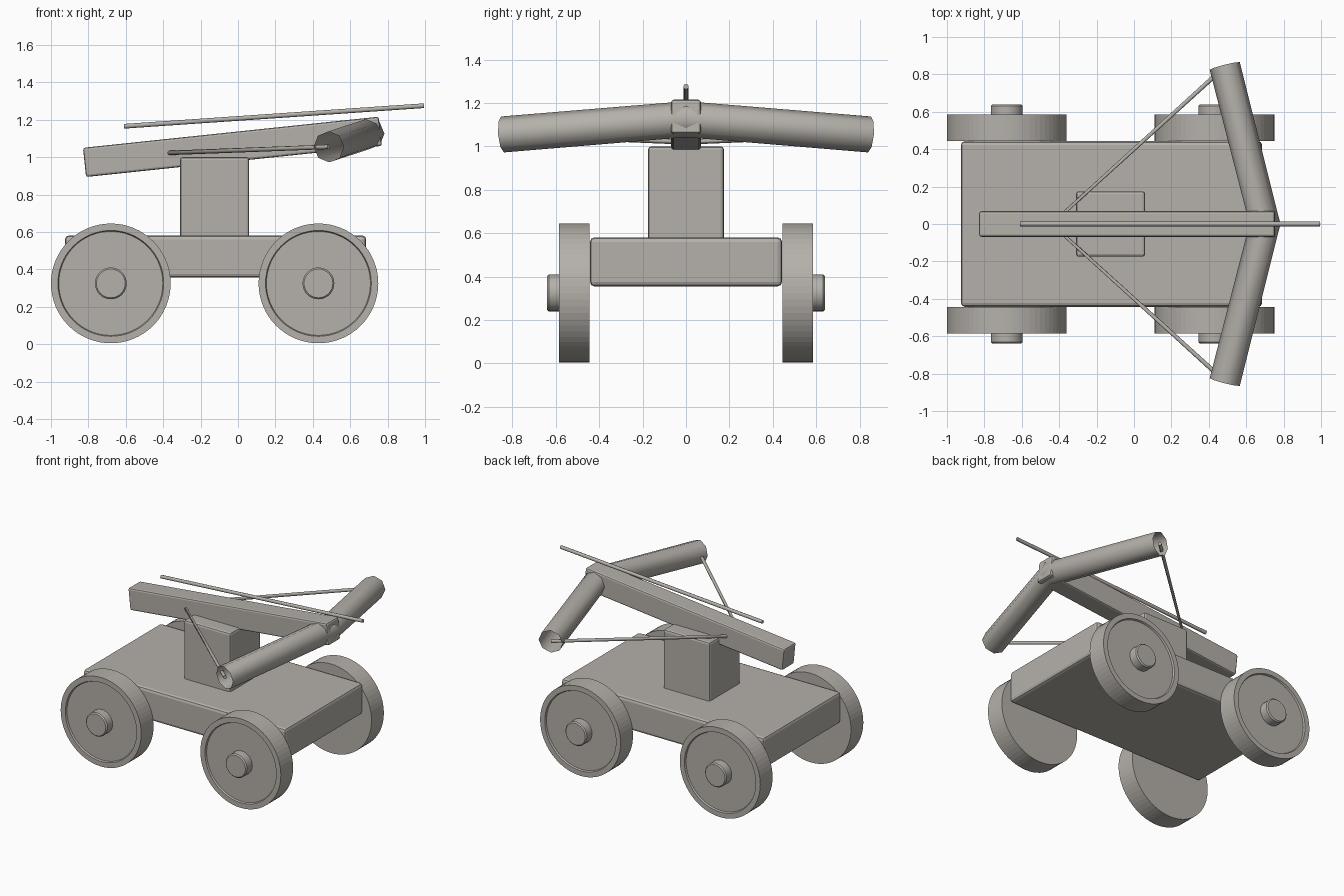
import bpy, bmesh, math
from mathutils import Matrix

if "Cube" in bpy.data.objects:
    bpy.data.objects.remove(bpy.data.objects["Cube"])

stone = bpy.data.materials.new("warm_grey")
stone.diffuse_color = (0.46, 0.435, 0.40, 1)
stone.use_nodes = True
stone.node_tree.nodes["Principled BSDF"].inputs["Base Color"].default_value = stone.diffuse_color


def finish(name, bm):
    me = bpy.data.meshes.new(name)
    bmesh.ops.recalc_face_normals(bm, faces=bm.faces)
    bm.to_mesh(me)
    bm.free()
    ob = bpy.data.objects.new(name, me)
    bpy.context.collection.objects.link(ob)
    me.materials.append(stone)
    return ob


def box(name, center, size, bevel=0.015, tilt=0):
    bm = bmesh.new()
    bmesh.ops.create_cube(bm, size=1, matrix=Matrix.Diagonal((*size, 1)))
    ob = finish(name, bm)
    ob.location = center
    ob.rotation_euler.y = math.radians(tilt)
    mod = ob.modifiers.new("soft_edges", 'BEVEL')
    mod.width, mod.segments = bevel, 2
    return ob


def lathe(name, profile, sides, center, side):
    """Spin (radius, outward distance) points about the wheel axis."""
    bm = bmesh.new()
    rings = []
    for r, d in profile:
        rings.append([bm.verts.new((r * math.cos(2 * math.pi * i / sides), side * d,
                                    r * math.sin(2 * math.pi * i / sides)))
                      for i in range(sides)])
    for a, b in zip(rings, rings[1:]):
        for i in range(sides):
            j = (i + 1) % sides
            bm.faces.new((a[i], a[j], b[j], b[i]))
    bm.faces.new(rings[0])
    bm.faces.new(rings[-1])
    ob = finish(name, bm)
    ob.location = center
    return ob


def tube(name, points, radius, resolution, caps):
    cu = bpy.data.curves.new(name, 'CURVE')
    cu.dimensions = '3D'
    cu.bevel_depth, cu.bevel_resolution, cu.use_fill_caps = radius, resolution, caps
    sp = cu.splines.new('POLY')
    sp.points.add(len(points) - 1)
    for p, co in zip(sp.points, points):
        p.co = (*co, 1)
    sp.use_smooth = True
    ob = bpy.data.objects.new(name, cu)
    bpy.context.collection.objects.link(ob)
    cu.materials.append(stone)
    return ob


# Carriage body and post
box("chassis", (-0.12, 0, 0.468), (1.61, 0.885, 0.225), 0.02)
box("post", (-0.125, 0, 0.78), (0.37, 0.35, 0.44), 0.015)

# Tilted stock
box("stock", (-0.03, 0, 1.055), (1.59, 0.137, 0.157), 0.012, -6)

# Wheels with recessed faces, and hubs
wheel = [(0.32, 0.445), (0.32, 0.585), (0.283, 0.585), (0.278, 0.573)]
hub = [(0.085, 0.5), (0.085, 0.632), (0.077, 0.64)]
for end, x in (("rear", -0.68), ("front", 0.43)):
    for label, s in (("right", -1), ("left", 1)):
        lathe(f"{end}_{label}_wheel", wheel, 64, (x, 0, 0.325), s)
        ob = lathe(f"{end}_{label}_hub", hub, 32, (x, 0, 0.325), s)
        for p in ob.data.polygons:
            p.use_smooth = len(p.vertices) == 4
        ob.data.set_sharp_from_angle(angle=math.radians(30))

# Open-ended bow, its string and the bolt above the stock
tube("bow", [(0.485, -0.845, 1.055), (0.70, 0, 1.125), (0.485, 0.845, 1.055)], 0.083, 2, False)
tube("bowstring", [(0.485, -0.84, 1.055), (-0.44, 0, 1.02), (0.485, 0.84, 1.055)], 0.012, 2, True)
tube("bolt", [(-0.61, 0, 1.165), (0.995, 0, 1.275)], 0.0125, 2, True)
